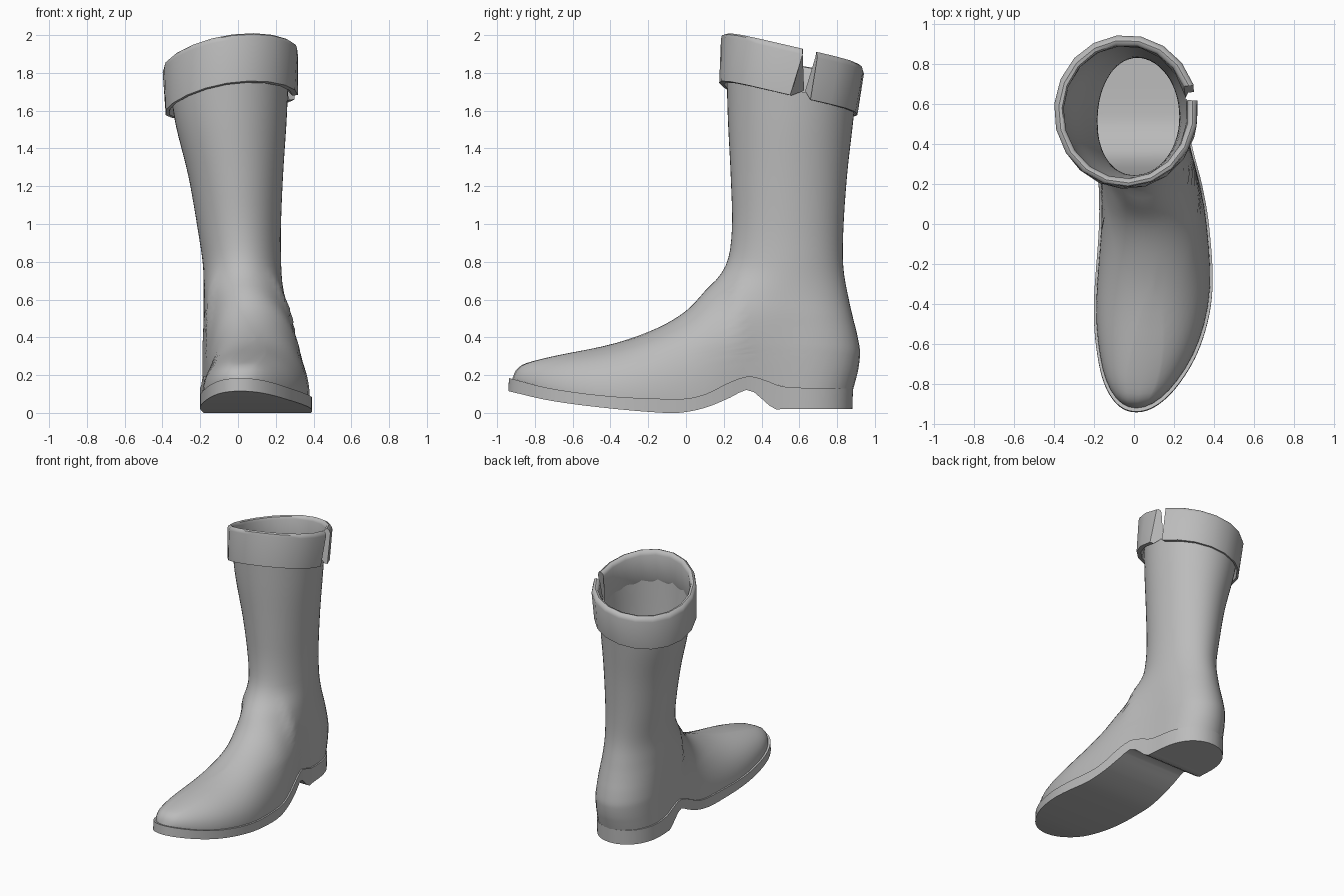
import bpy, math

cube = bpy.data.objects.get("Cube")
if cube:
    bpy.data.objects.remove(cube)

leather = bpy.data.materials.new("grey leather")
leather.use_nodes = True
GREY = (0.5, 0.5, 0.5, 1)
leather.diffuse_color = GREY
leather.node_tree.nodes["Principled BSDF"].inputs["Base Color"].default_value = GREY


def curve(pts, t):
    """Smooth interpolation through (position, value) points."""
    if t <= pts[0][0]:
        return pts[0][1]
    if t >= pts[-1][0]:
        return pts[-1][1]
    i = max(k for k in range(len(pts) - 1) if pts[k][0] <= t)

    def slope(k):
        a, b = pts[max(k - 1, 0)], pts[min(k + 1, len(pts) - 1)]
        return (b[1] - a[1]) / (b[0] - a[0])
    (p, v), (q, w) = pts[i], pts[i + 1]
    d, u = q - p, (t - p) / (q - p)
    return (v * (1 + 2 * u) * (1 - u) ** 2 + w * u * u * (3 - 2 * u)
            + d * slope(i) * u * (1 - u) ** 2 + d * slope(i + 1) * u * u * (u - 1))


def make(name, verts, faces, angle):
    mesh = bpy.data.meshes.new(name)
    mesh.from_pydata(verts, [], faces)
    mesh.materials.append(leather)
    ob = bpy.data.objects.new(name, mesh)
    bpy.context.collection.objects.link(ob)
    bpy.ops.object.select_all(action='DESELECT')
    ob.select_set(True)
    bpy.context.view_layer.objects.active = ob
    bpy.ops.object.mode_set(mode='EDIT')
    bpy.ops.mesh.select_all(action='SELECT')
    bpy.ops.mesh.remove_doubles(threshold=0.0005)
    bpy.ops.mesh.normals_make_consistent(inside=False)
    bpy.ops.object.mode_set(mode='OBJECT')
    bpy.ops.object.shade_smooth_by_angle(angle=math.radians(angle))
    return ob


def loft(rings, closed=True):
    """Quads joining consecutive rings of equal length."""
    n = len(rings[0])
    verts = [p for r in rings for p in r]
    faces = [(i * n + j, i * n + (j + 1) % n, (i + 1) * n + (j + 1) % n, (i + 1) * n + j)
             for i in range(len(rings) - 1) for j in range(n if closed else n - 1)]
    return verts, faces


# Side profiles: sole top, sole bottom and instep
WELT = [(-.92, .18), (-.7, .125), (-.4, .085), (-.1, .07), (.02, .073), (.12, .1),
        (.24, .16), (.34, .19), (.42, .17), (.52, .135), (.9, .125)]
TREAD = [(-.94, .12), (-.7, .065), (-.4, .025), (-.1, 0), (0, .003), (.12, .03),
         (.24, .08), (.32, .12), (.36, .115), (.47, .022), (.5, .02), (.9, .02)]
INSTEP = [(-.92, .18), (-.9, .23), (-.85, .27), (-.7, .31), (-.37, .37), (-.15, .45),
          (0, .54), (.1, .645), (.21, .78), (.245, .95), (.27, 1.8)]
# Plan outline: centre line and half width
CENTRE = [(-.93, .01), (-.8, .035), (-.6, .07), (-.3, .098), (0, .1), (.2, .082),
          (.4, .05), (.6, .03), (.9, .03)]
WIDTH = [(-.9, .28), (-.3, .282), (0, .263), (.2, .247), (.4, .228), (.6, .22), (.9, .22)]
TOE, HEEL = -.92, .885


def half_width(y):
    toe = min(max((-.3 - y) / (-.3 - TOE), 0), 1)
    heel = min(max((y - .58) / (HEEL - .58), 0), 1)
    return curve(WIDTH, y) * math.sqrt(1 - toe ** 2) * math.sqrt(1 - heel ** 2.3)


# Upper: rings fan from the welt up over the instep, then climb the shaft
# front y, front z, back y, back z, follow welt, ellipse blend, ellipse centre, ellipse radius
RINGS = [
    (-.92, .18, .885, .125, 1, 0, .03, .21),
    (-.908, .21, .9, .18, .8, 0, .03, .21),
    (-.85, .27, .912, .23, .5, 0, .03, .21),
    (-.7, .31, .92, .29, .2, 0, .03, .21),
    (-.37, .37, .92, .34, 0, 0, .03, .215),
    (-.15, .45, .905, .42, 0, .1, .03, .215),
    (0, .54, .885, .5, 0, .3, .03, .215),
    (.1, .645, .86, .61, 0, .65, .025, .21),
    (.21, .78, .833, .77, 0, 1, .022, .207),
    (.243, .97, .833, .97, 0, 1, .007, .22),
    (.237, 1.25, .852, 1.25, 0, 1, -.012, .25),
    (.222, 1.55, .88, 1.5, 0, 1, -.037, .293),
    (.215, 1.8, .895, 1.63, 0, 1, -.047, .312),
]


def upper_ring(k):
    yf, zf, yb, zb, follow, blend, cx, rx = [
        curve([(i, r[c]) for i, r in enumerate(RINGS)], k) for c in range(8)]
    foot = k <= 8
    blend = min(max(blend, 0), 1)
    if foot:
        zf = curve(INSTEP, yf)
    right, left = [], []
    for j in range(29):
        s = (1 - math.cos(math.pi * j / 28)) / 2
        y = yf + (yb - yf) * s
        z = zf + (zb - zf) * s
        x0, w = cx, rx * math.sin(math.pi * j / 28)
        if foot:
            base = .18 + (.125 - .18) * (y - TOE) / (HEEL - TOE)
            z += (curve(WELT, y) - base) * follow
            ym = y if y < .4 else .4 + (y - .4) * (HEEL - .4) / (yb - .4)
            sole_z = curve(WELT, y)
            ratio = (z - sole_z) / max(curve(INSTEP, y) - sole_z, .001)
            arch = math.sqrt(1 - min(max(ratio, 0), 1) ** 2.2)
            if j in (0, 28):
                arch = 0
            x0 = x0 * blend + curve(CENTRE, ym) * (1 - blend)
            w = w * blend + half_width(ym) * arch * (1 - blend)
        right.append((x0 + w, y, z))
        left.append((x0 - w, y, z))
    return right + left[-2:0:-1]


STEPS = 4
rings = [upper_ring(i / STEPS) for i in range((len(RINGS) - 1) * STEPS + 1)]
make("boot_upper", *loft(rings), 60)

# Sole with arched waist and heel block
sections = []
for i in range(65):
    s = (1 - math.cos(math.pi * i / 64)) / 2
    y = TOE + (HEEL - TOE) * s
    out = y * 1.012 - .006 if y < 0 else y * 1.006 - .006
    w = half_width(y) * 1.03 + .004
    c = curve(CENTRE, y)
    zt, zb = curve(WELT, y) + .004, curve(TREAD, y)
    sections.append([(c - w, out, zt), (c + w, out, zt), (c + w, out - .004, zb), (c - w, out - .004, zb)])
verts, faces = loft(sections)
faces += [(0, 1, 2, 3), tuple(len(verts) - k for k in (1, 2, 3, 4))]
make("sole_and_heel", verts, faces, 40)


# Folded cuff with a split at the outer side
def rim_height(x, y):
    return 1.918 - .23 * (y - .57) + .14 * (x + .04) - .03 * ((x + .04) / .36) ** 2


# centre x, centre y, radius x, radius y, drop below rim, split start, split end
CUFF = [
    (-.045, .555, .311, .338, .22, 12, 13),
    (-.04, .56, .312, .333, .03, 10, 22),
    (-.04, .561, .32, .341, .009, 10, 22),
    (-.04, .562, .337, .357, 0, 9, 21),
    (-.04, .564, .354, .374, .009, 8, 20),
    (-.04, .565, .36, .38, .03, 8, 20),
    (-.035, .542, .352, .367, .26, 1.5, 18.5),
    (-.04, .548, .328, .348, .262, 1.5, 18.5),
]
SEGMENTS = 18
slices = []
for i in range(SEGMENTS + 1):
    ring = []
    for cx, cy, rx, ry, drop, start, end in CUFF:
        a = math.radians(end + (360 + start - end) * i / SEGMENTS)
        x, y = cx + rx * math.cos(a), cy + ry * math.sin(a)
        ring.append((x, y, rim_height(x, y) - drop))
    slices.append(ring)
verts, faces = loft(slices)
n = len(CUFF)
faces += [tuple(range(n)), tuple(range(len(verts) - n, len(verts)))]
make("folded_cuff", verts, faces, 50)
